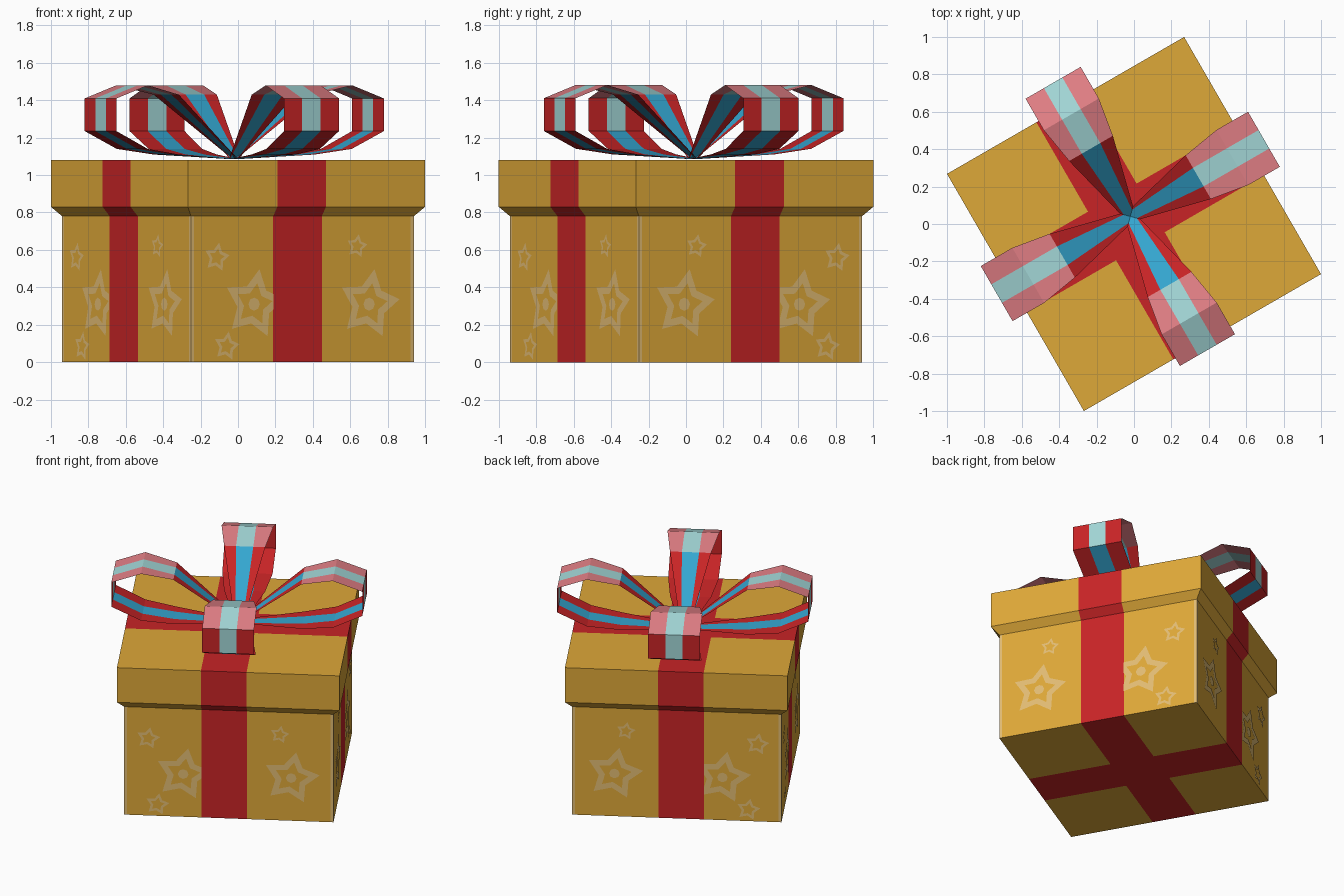
import bpy, bmesh, math
from mathutils import Matrix, Vector

if "Cube" in bpy.data.objects:
    bpy.data.objects.remove(bpy.data.objects["Cube"])

TURN = Matrix.Rotation(math.radians(30), 4, 'Z')   # whole gift is turned on the ground
BODY, LID = 0.688, 0.732                           # half widths
RIB_X, RIB_Y, RIB_W = -0.03, 0.03, 0.15            # wrapped ribbon centre lines and half width
EDGE = 0.668                                       # start of the worn pale corner line


def material(name, rgb):
    def lin(c):
        c /= 255
        return c / 12.92 if c <= 0.04045 else ((c + 0.055) / 1.055) ** 2.4
    m = bpy.data.materials.new(name)
    m.diffuse_color = (*[lin(c) for c in rgb], 1)
    m.use_nodes = True
    m.node_tree.nodes["Principled BSDF"].inputs["Base Color"].default_value = m.diffuse_color
    return m


GOLD = material("gold paper", (222, 168, 56))
RED = material("red ribbon", (200, 36, 38))
PALE = material("pale star print", (226, 188, 116))
PINK = material("pink ribbon sheen", (224, 126, 132))
TEAL = material("light teal stripe", (162, 214, 214))
BLUE = material("blue stripe", (52, 166, 208))


def finish(bm, name, mats):
    bm.transform(TURN)
    me = bpy.data.meshes.new(name)
    bm.to_mesh(me)
    bm.free()
    for m in mats:
        me.materials.append(m)
    ob = bpy.data.objects.new(name, me)
    bpy.context.collection.objects.link(ob)
    return ob


def cut(bm, co, no, clear=False):
    bmesh.ops.bisect_plane(bm, geom=bm.verts[:] + bm.edges[:] + bm.faces[:],
                           plane_co=co, plane_no=no, clear_outer=clear)


# Box with lid: stacked square rings, ribbon bands cut into the faces
bm = bmesh.new()
rings = []
for h, z in [(BODY, 0), (BODY, 0.78), (LID, 0.83), (LID, 1.08)]:
    rings.append([bm.verts.new((sx * h, sy * h, z))
                  for sx, sy in [(-1, -1), (1, -1), (1, 1), (-1, 1)]])
for a, b in zip(rings, rings[1:]):
    for i in range(4):
        j = (i + 1) % 4
        bm.faces.new((a[i], a[j], b[j], b[i]))
bm.faces.new(rings[0][::-1])
bm.faces.new(rings[-1])
for s in (-1, 1):
    cut(bm, (RIB_X + s * RIB_W, 0, 0), (1, 0, 0))
    cut(bm, (0, RIB_Y + s * RIB_W, 0), (0, 1, 0))
    cut(bm, (s * EDGE, 0, 0), (1, 0, 0))
    cut(bm, (0, s * EDGE, 0), (0, 1, 0))
for f in bm.faces:
    c = f.calc_center_median()
    if abs(c.x - RIB_X) < RIB_W or abs(c.y - RIB_Y) < RIB_W:
        f.material_index = 1
    elif 0.1 < c.z < 0.75 and min(abs(c.x), abs(c.y)) > EDGE:
        f.material_index = 2
finish(bm, "gift_box", [GOLD, RED, PALE])


# Printed stars: (u, z, radius) on each side, with the part under the ribbon trimmed off
STARS = [(0.41, 0.31, 0.19), (0.335, 0.62, 0.065), (-0.30, 0.31, 0.19),
         (-0.53, 0.56, 0.08), (-0.47, 0.085, 0.08)]


def star(bm, u, z, r):
    def ring(k):
        return [bm.verts.new((u + k * r * (1 if i % 2 == 0 else 0.55) * math.cos(a), 0,
                              z + k * r * (1 if i % 2 == 0 else 0.55) * math.sin(a)))
                for i, a in enumerate(math.radians(80 + 36 * n) for n in range(10))]
    outer, inner = ring(1.0), ring(0.6)
    for i in range(10):
        j = (i + 1) % 10
        bm.faces.new((outer[i], outer[j], inner[j], inner[i]))
    if r > 0.1:                                    # dot in the middle of the large stars
        bm.faces.new([bm.verts.new((u + 0.035 * math.cos(t * math.pi / 4), 0,
                                    z + 0.035 * math.sin(t * math.pi / 4)))
                      for t in range(8)])


for name, angle, flip, off in [("front", 0, 1, RIB_X), ("right", 90, -1, RIB_Y),
                               ("back", 180, -1, -RIB_X), ("left", 270, 1, -RIB_Y)]:
    bm = bmesh.new()
    for u, z, r in STARS:
        part = bmesh.new()
        star(part, u * flip, z, r)
        s = 1 if u * flip > 0 else -1
        cut(part, (off + s * RIB_W, 0, 0), (-s, 0, 0), True)
        tmp = bpy.data.meshes.new("star_part")
        part.to_mesh(tmp)
        part.free()
        bm.from_mesh(tmp)
        bpy.data.meshes.remove(tmp)
    bmesh.ops.recalc_face_normals(bm, faces=bm.faces[:])
    for f in bm.faces:
        f.normal_update()
        if f.normal.y > 0:
            f.normal_flip()
    bm.transform(Matrix.Rotation(math.radians(angle), 4, 'Z')
                 @ Matrix.Translation((0, -BODY - 0.004, 0)))
    finish(bm, name + "_stars", [PALE])


# Bow: four ribbon loops, profile points are (radius, height, half width)
LOOP = [(0, 1.085, 0.03), (0.42, 1.11, 0.135), (0.63, 1.14, 0.165), (0.825, 1.235, 0.17),
        (0.825, 1.41, 0.17), (0.63, 1.48, 0.17), (0.42, 1.43, 0.135), (0, 1.09, 0.03)]
EDGE_MAT = [0, 0, 0, 0, 1, 1, 0]                   # red, pink only on top
STRIPE_MAT = [3, 3, 3, 2, 2, 2, 3]                 # blue inside, light teal outside
for k in range(4):
    bm = bmesh.new()
    rows = []
    for r, z, w in LOOP:
        s = min(0.057, w * 0.8)
        rows.append([bm.verts.new((r, y, z)) for y in (-w, -s, s, w)])
    for i, (a, b) in enumerate(zip(rows, rows[1:])):
        for j in range(3):
            f = bm.faces.new((a[j], b[j], b[j + 1], a[j + 1]))
            f.material_index = STRIPE_MAT[i] if j == 1 else EDGE_MAT[i]
            f.normal_flip()
    bm.transform(Matrix.Translation((0.003, 0.045, 0))
                 @ Matrix.Rotation(math.radians(90 * k), 4, 'Z'))
    finish(bm, "bow_loop_%d" % (k + 1), [RED, PINK, TEAL, BLUE])
